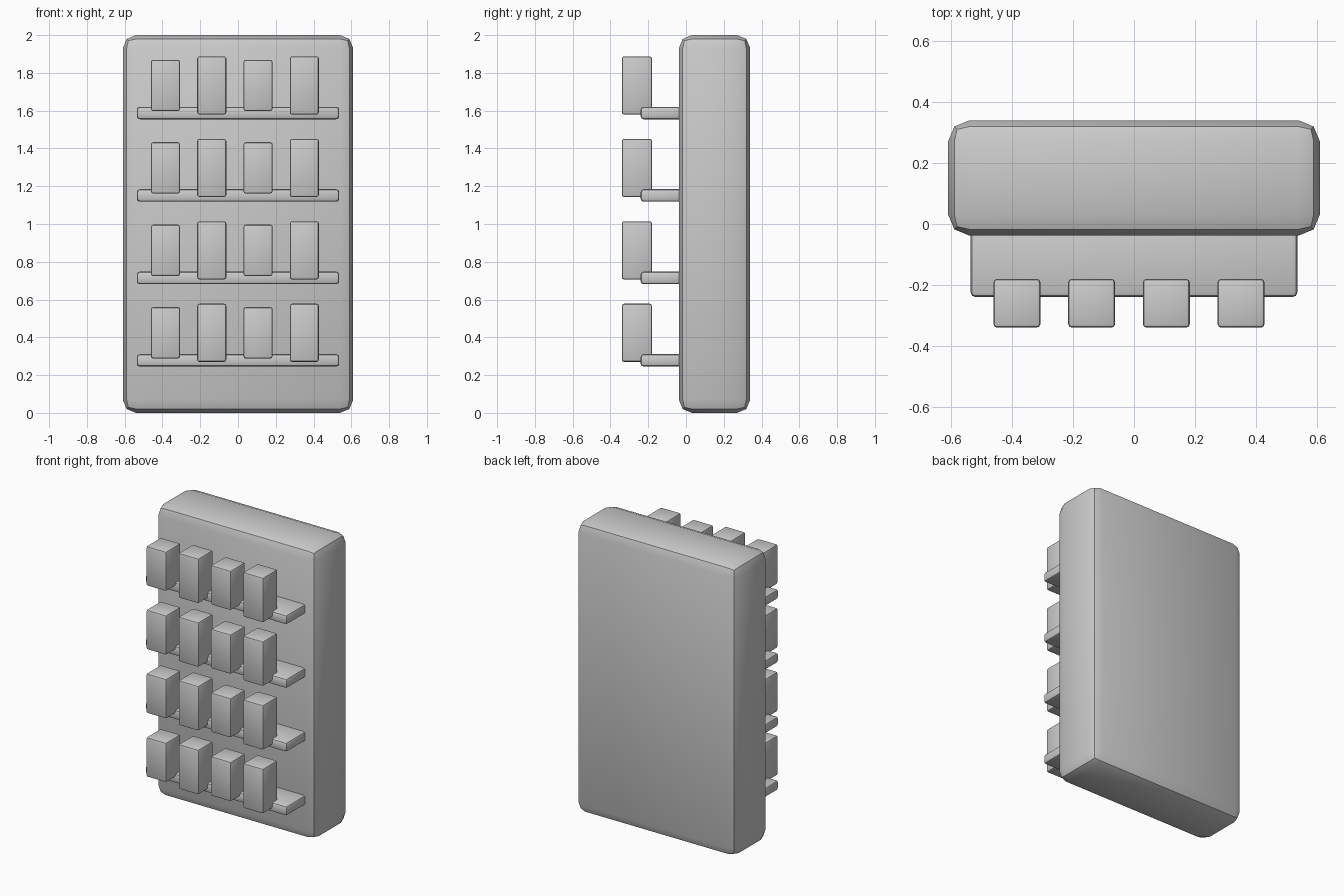
import bpy, math

if "Cube" in bpy.data.objects:
    bpy.data.objects.remove(bpy.data.objects["Cube"])


def box(name, x, y, z, bevel, segments=2):
    """Bevelled box spanning the given (min, max) ranges."""
    bpy.ops.mesh.primitive_cube_add(size=1, location=[(a + b) / 2 for a, b in (x, y, z)])
    ob = bpy.context.object
    ob.name = name
    ob.scale = [b - a for a, b in (x, y, z)]
    bpy.ops.object.transform_apply(location=False, rotation=False, scale=True)
    mod = ob.modifiers.new("Bevel", 'BEVEL')
    mod.width = bevel
    mod.segments = segments
    bpy.ops.object.modifier_apply(modifier=mod.name)
    bpy.ops.object.shade_smooth_by_angle(angle=math.radians(35))
    return ob


# Cabinet body
box("cabinet_body", (-0.61, 0.61), (-0.038, 0.34), (0, 2), 0.07)

for row in range(4):
    z = 0.278 + row * 0.4365
    # Shelf projecting from the cabinet front
    box(f"shelf_{row + 1}", (-0.536, 0.536), (-0.24, 0.0), (z - 0.033, z + 0.033), 0.016)
    # Goods along the shelf edge, alternating short and tall
    for col in range(4):
        x = -0.384 + col * 0.245
        half = 0.154 if col % 2 else 0.136
        mid = z + 0.146
        box(f"item_{row + 1}_{col + 1}", (x - 0.077, x + 0.077), (-0.34, -0.18),
            (mid - half, mid + half), 0.012)
